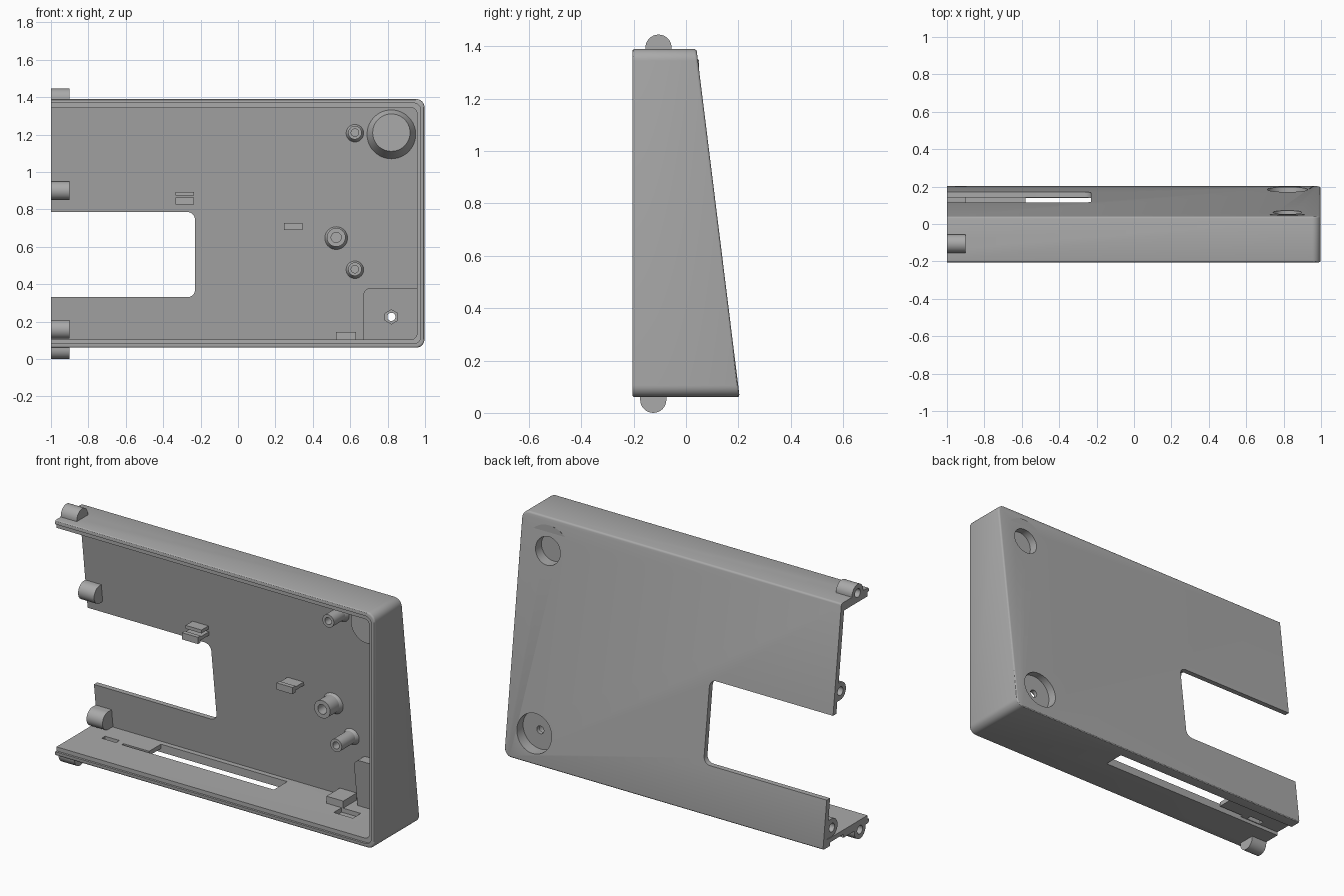
import bpy, bmesh, math
from mathutils import Matrix, Vector

cube = bpy.data.objects.get("Cube")
if cube:
    bpy.data.objects.remove(cube)

grey = bpy.data.materials.new("grey plastic")
grey.use_nodes = True
COLOR = (0.40, 0.40, 0.40, 1)
grey.diffuse_color = COLOR
grey.node_tree.nodes["Principled BSDF"].inputs["Base Color"].default_value = COLOR
parts = []


def finish(name, bm, keep):
    bmesh.ops.recalc_face_normals(bm, faces=bm.faces)
    mesh = bpy.data.meshes.new(name)
    bm.to_mesh(mesh)
    bm.free()
    mesh.materials.append(grey)
    obj = bpy.data.objects.new(name, mesh)
    bpy.context.collection.objects.link(obj)
    obj.hide_render = not keep
    if keep:
        parts.append(obj)
    return obj


def loft(name, start, end, keep=True):
    """Solid between two matching outlines."""
    bm = bmesh.new()
    a = [bm.verts.new(p) for p in start]
    b = [bm.verts.new(p) for p in end]
    n = len(a)
    bm.faces.new(a)
    bm.faces.new(b)
    for i in range(n):
        bm.faces.new((a[i], a[(i + 1) % n], b[(i + 1) % n], b[i]))
    return finish(name, bm, keep)


def slope(offset):
    return lambda z: 0.205 - 0.124 * (z - 0.06) - offset


def flat(y):
    return lambda z: y


def prism(name, outline, front, back, keep=True):
    return loft(name, [(x, front(z), z) for x, z in outline],
                [(x, back(z), z) for x, z in outline], keep)


def rounded(x0, x1, z0, z1, r, steps=8):
    pts = []
    corners = ((x1 - r, z1 - r), (x0 + r, z1 - r), (x0 + r, z0 + r), (x1 - r, z0 + r))
    for k, (cx, cz) in enumerate(corners):
        for i in range(steps + 1):
            t = math.pi / 2 * (k + i / steps)
            pts.append((cx + r * math.cos(t), cz + r * math.sin(t)))
    return pts


def box(name, x, y, z, keep=True):
    outline = [(x[0], z[0]), (x[1], z[0]), (x[1], z[1]), (x[0], z[1])]
    return prism(name, outline, flat(y[0]), flat(y[1]), keep)


def rod(name, start, end, r0, r1=None, sides=32, keep=True):
    start, end = Vector(start), Vector(end)
    axis = end - start
    bm = bmesh.new()
    bmesh.ops.create_cone(bm, cap_ends=True, segments=sides, radius1=r0,
                          radius2=r0 if r1 is None else r1, depth=axis.length,
                          matrix=Matrix.Translation((start + end) / 2)
                          @ axis.to_track_quat('Z', 'Y').to_matrix().to_4x4())
    return finish(name, bm, keep)


def bake(obj):
    bpy.context.view_layer.update()
    graph = bpy.context.evaluated_depsgraph_get()
    mesh = bpy.data.meshes.new_from_object(obj.evaluated_get(graph))
    obj.modifiers.clear()
    obj.data = mesh


def cut(cutter, *targets):
    for obj in targets:
        mod = obj.modifiers.new("cut", 'BOOLEAN')
        mod.operation = 'DIFFERENCE'
        mod.solver = 'EXACT'
        mod.object = cutter
        bake(obj)
    bpy.data.objects.remove(cutter)


# Wedge-shaped shell, hollow and open at the front and one side
shell = prism("case_shell", rounded(-1.2, 0.997, 0.06, 1.39, 0.045), flat(-0.205), slope(0))
bevel = shell.modifiers.new("edge", 'BEVEL')
bevel.width = 0.01
bevel.segments = 3
bevel.limit_method = 'ANGLE'
bevel.angle_limit = math.radians(50)
bevel.use_clamp_overlap = False
bake(shell)
cut(prism("cavity", rounded(-1.3, 0.957, 0.105, 1.343, 0.03), flat(-0.3), slope(0.03), False), shell)
cut(prism("rim_step", rounded(-1.3, 0.977, 0.082, 1.368, 0.038), flat(-0.3), flat(-0.193), False), shell)
cut(box("open_side", (-1.5, -1), (-0.5, 0.5), (-0.2, 1.6), False), shell)

# Window in the back panel, slots in the bottom wall
cut(prism("window", rounded(-1.3, -0.23, 0.33, 0.785, 0.04), flat(-0.1), flat(0.4), False), shell)
cut(box("groove", (-1.2, 0.21), (0.02, 0.14), (0, 0.08), False), shell)
cut(box("slot", (-0.58, 0.21), (0.02, 0.14), (0, 0.13), False), shell)
cut(box("thin_slot", (-0.74, -0.57), (0.02, 0.035), (0, 0.13), False), shell)
cut(box("small_slot", (-0.87, -0.78), (0.025, 0.055), (0, 0.13), False), shell)
cut(box("wall_pocket", (0.62, 0.74), (-0.03, 0.04), (0.08, 0.13), False), shell)

# Foot recesses with their inner housings
bulge = rod("upper_foot_housing", (0.82, 0.05, 1.21), (0.82, -0.02, 1.21), 0.14, 0.1, 48)
corner = [(0.98, 0.08), (0.98, 0.38)] + rounded(0.67, 0.98, 0.08, 0.38, 0.04)[9:18] + [(0.67, 0.08)]
block = prism("lower_foot_housing", corner, slope(0.09), slope(0.02))
cut(rod("upper_recess", (0.82, 0.01, 1.21), (0.82, 0.2, 1.21), 0.077, sides=48, keep=False), shell, bulge)
cut(rod("lower_recess", (0.82, 0.13, 0.225), (0.82, 0.3, 0.225), 0.108, sides=48, keep=False), shell, block)
cut(rod("screw_hole", (0.82, 0, 0.225), (0.82, 0.3, 0.225), 0.022, keep=False), block)
cut(rod("nut_pocket", (0.82, 0, 0.225), (0.82, 0.108, 0.225), 0.038, sides=6, keep=False), block)

# Screw posts on the back panel
for name, x, z, r, hole, length in (("upper_post", 0.625, 1.21, 0.036, 0.02, 0.12),
                                    ("lower_post", 0.625, 0.48, 0.036, 0.02, 0.14),
                                    ("wide_post", 0.525, 0.65, 0.05, 0.027, 0.1)):
    y = slope(0.03)(z)
    post = rod(name, (x, y + 0.01, z), (x, y - length, z), r)
    cut(rod("post_hole", (x, y - 0.03, z), (x, y - 0.3, z), hole, keep=False), post)
    rod(name + "_base", (x, y + 0.01, z), (x, y - 0.02, z), r + 0.016, r)


def hinge(name, y, z, direction, reach, r=0.05):
    """Round-nosed knuckle pointing along direction, with a pin hole."""
    d = Vector(direction)
    side = Vector((0, -d.z, d.y))
    c = Vector((0, y, z))
    pts = [c + r * (side * math.cos(t) + d * math.sin(t))
           for t in (math.pi * i / 16 for i in range(17))]
    pts += [c - side * r - d * reach, c + side * r - d * reach]
    knuckle = loft(name, [p + Vector((-1, 0, 0)) for p in pts],
                   [p + Vector((-0.9, 0, 0)) for p in pts])
    cut(rod("pin_hole", (-1.1, y, z), (-0.92, y, z), 0.024, keep=False), knuckle, shell)


hinge("top_hinge", -0.105, 1.395, (0, 0, 1), 0.02)
hinge("bottom_hinge", -0.125, 0.05, (0, 0, -1), 0.03)
hinge("upper_back_hinge", 0.05, 0.9, (0, -1, 0), 0.035)
hinge("lower_back_hinge", 0.125, 0.158, (0, -1, 0), 0.05)

# Clips: thin tongue with a hooked tip
for name, x, z in (("middle_clip", -0.285, 0.845), ("right_clip", 0.295, 0.71)):
    y = slope(0.03)(z)
    box(name + "_tongue", (x - 0.05, x + 0.05), (y - 0.1, y + 0.01), (z - 0.008, z + 0.012))
    box(name + "_hook", (x - 0.05, x + 0.05), (y - 0.1, y - 0.075), (z - 0.02, z + 0.018))
box("middle_clip_stop", (-0.335, -0.235), (0.01, 0.085), (0.873, 0.892))
box("bottom_catch", (0.525, 0.63), (0.04, 0.16), (0.1, 0.145))

# Smooth rounded surfaces, keep edges sharp
bpy.ops.object.select_all(action='DESELECT')
for obj in parts:
    obj.select_set(True)
bpy.context.view_layer.objects.active = shell
bpy.ops.object.shade_smooth_by_angle(angle=math.radians(30))
